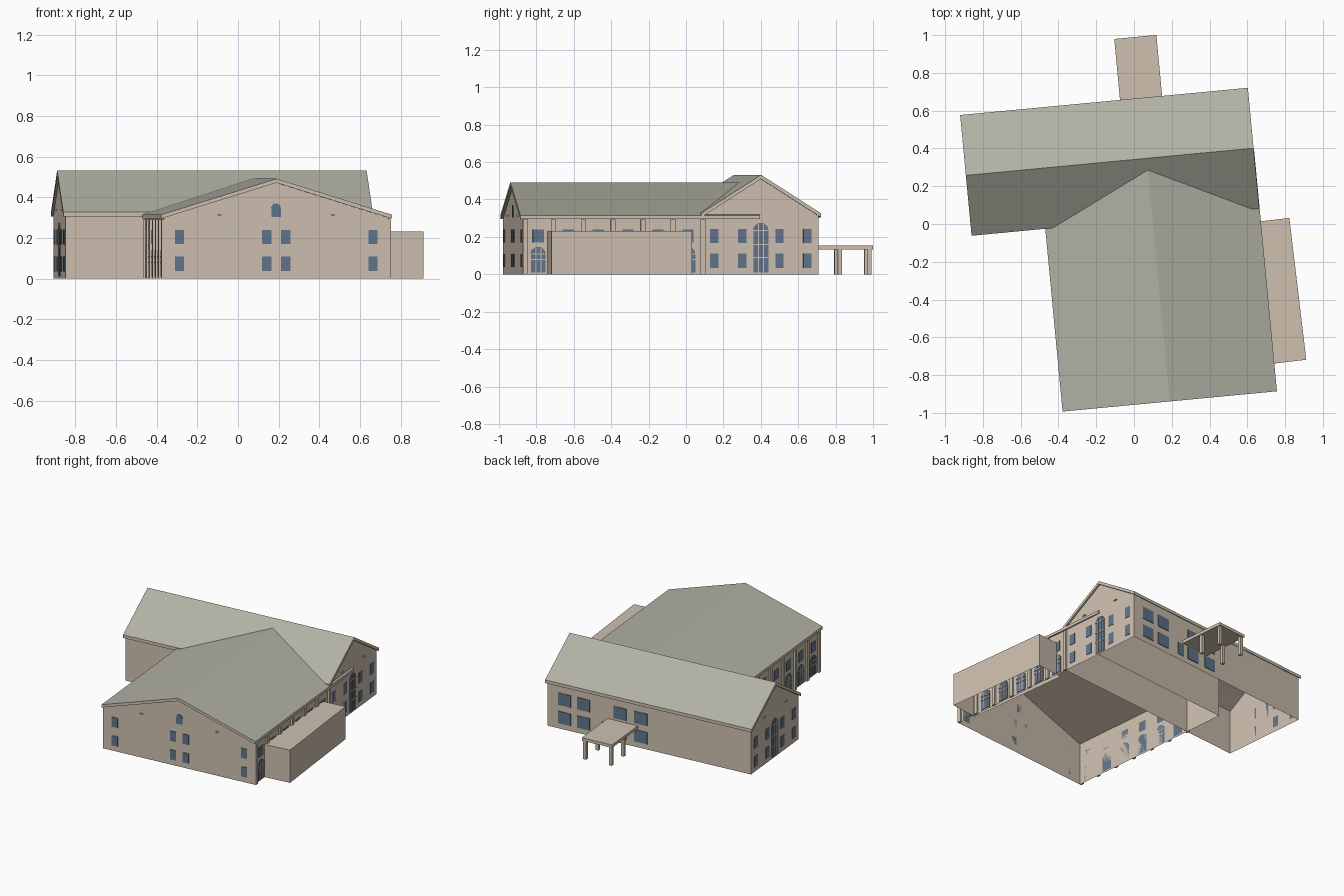
import bpy, bmesh, math
from mathutils import Matrix, Vector

cube = bpy.data.objects.get("Cube")
if cube:
    bpy.data.objects.remove(cube)

TURN = math.radians(5.4)      # the building sits slightly turned on its plot


def material(name, rgb):
    m = bpy.data.materials.new(name)
    m.use_nodes = True
    col = (*rgb, 1)
    m.diffuse_color = col
    m.node_tree.nodes["Principled BSDF"].inputs["Base Color"].default_value = col
    return m


WALL = material("beige wall", (0.62, 0.53, 0.435))
ROOF = material("olive grey roof", (0.44, 0.44, 0.375))
GLASS = material("blue grey glass", (0.12, 0.18, 0.26))


def finish(name, bm, mats, angle=TURN, loc=(0, 0, 0), rule=None):
    bmesh.ops.recalc_face_normals(bm, faces=bm.faces)
    if rule:
        for f in bm.faces:
            f.material_index = rule(f)
    me = bpy.data.meshes.new(name)
    bm.to_mesh(me)
    bm.free()
    for m in mats:
        me.materials.append(m)
    ob = bpy.data.objects.new(name, me)
    bpy.context.collection.objects.link(ob)
    ob.matrix_world = Matrix.Translation(loc) @ Matrix.Rotation(angle, 4, "Z")
    return ob


def extrude(bm, pts, origin, along, out, depth):
    """Extrude a profile of (along, z) points by depth in direction out."""
    o, a, n = (Vector((*p, 0)) for p in (origin, along, out))
    near = [bm.verts.new(o + a * s + Vector((0, 0, z))) for s, z in pts]
    far = [bm.verts.new(v.co + n * depth) for v in near]
    bm.faces.new(near)
    bm.faces.new(far)
    for i in range(len(pts)):
        j = (i + 1) % len(pts)
        bm.faces.new((near[i], near[j], far[j], far[i]))


def box(bm, x0, x1, y0, y1, z0, z1):
    extrude(bm, [(x0, z0), (x1, z0), (x1, z1), (x0, z1)], (0, y0), (1, 0), (0, 1), y1 - y0)


def open_bottom(bm):
    bm.normal_update()
    low = [f for f in bm.faces if all(v.co.z < 1e-4 for v in f.verts)]
    bmesh.ops.delete(bm, geom=low, context="FACES_ONLY")


def house(name, origin, along, out, length, half, eave, ridge, over, thick):
    """Gabled shell and roof slab; eave and ridge are the roof's top heights."""
    slope = (ridge - eave) / half
    w = half - over
    top = ridge - thick
    side = top - slope * w
    bm = bmesh.new()
    extrude(bm, [(-w, 0), (w, 0), (w, side), (0, top), (-w, side)],
            Vector(origin) + Vector(out) * over, along, out, length - 2 * over)
    open_bottom(bm)
    finish(name + "_walls", bm, [WALL])
    bm = bmesh.new()
    extrude(bm, [(-half, eave), (0, ridge), (half, eave), (half, eave - thick),
                 (0, top), (-half, eave - thick)], origin, along, out, length)
    finish(name + "_roof", bm, [WALL, ROOF], rule=lambda f: int(abs(f.normal.z) > 0.3))


MID, FRONT, RIDGE = 0.1, -0.953, 0.34
EAST, WEST, WING_WEST = 0.655, -0.455, -0.85
house("main_hall", (MID, FRONT), (1, 0), (0, 1), 1.288, 0.57, 0.315, 0.492, 0.015, 0.02)
house("cross_wing", (-0.862, RIDGE), (0, 1), (1, 0), 1.53, 0.321, 0.327, 0.532, 0.012, 0.022)


def pane(w, z0, z1, s=0.0, arch=False):
    """Window outline, with a round head if arch is set."""
    r = w / 2
    if not arch:
        return [(s - r, z0), (s + r, z0), (s + r, z1), (s - r, z1)]
    head = [(s + r * math.cos(t), z1 - r + r * math.sin(t))
            for t in (math.pi * i / 10 for i in range(11))]
    return [(s - r, z0), (s + r, z0)] + head


def facade(name, origin, along, out, panes, bars=()):
    """Thin glass plates and glazing bars on one wall."""
    for part, shapes, mat, depth in (("windows", panes, GLASS, 0.004),
                                     ("glazing_bars", bars, WALL, 0.007)):
        if shapes:
            bm = bmesh.new()
            for pts in shapes:
                extrude(bm, pts, origin, along, out, depth)
            finish(name + "_" + part, bm, [mat])


def arch_bars(s, w, z0, z1, levels):
    bars = [pane(0.005, z0, z1 - w * 0.08, s + k * w / 6) for k in (-1, 1)]
    return bars + [pane(w, z - 0.003, z + 0.003, s) for z in levels]


# Front gable: two storeys plus an arched attic light
front = [pane(0.045, z, z + 0.07, MID + k) for z in (0.038, 0.17)
         for k in (-0.478, -0.047, 0.047, 0.478)]
front.append(pane(0.045, 0.303, 0.37, MID, True))
facade("front", (0, FRONT + 0.015), (1, 0), (0, -1), front)

# Wing gables: a tall arched window between paired small ones
gable = [pane(0.045, z, z + 0.075, RIDGE + k) for z in (0.035, 0.168)
         for k in (-0.25, -0.1, 0.1, 0.25)]
gable.append(pane(0.08, 0.01, 0.275, RIDGE, True))
gable_bars = arch_bars(RIDGE, 0.08, 0.01, 0.275, (0.09, 0.16, 0.235))
facade("left_gable", (EAST, 0), (0, 1), (1, 0), gable, gable_bars)
facade("right_gable", (WING_WEST, 0), (0, 1), (-1, 0), gable, gable_bars)

# Long sides of the hall: bays of arched windows between pilasters
BAY = 0.1607
bays = [-0.855 + BAY * i for i in range(6)]
side, side_bars = [], []
for s in bays:
    side += [pane(0.078, 0.01, 0.147, s, True), pane(0.06, 0.17, 0.24, s)]
    side_bars += arch_bars(s, 0.078, 0.01, 0.147, (0.08, 0.108))
for label, x, d in (("left", EAST, 1), ("right", WEST, -1)):
    facade(label + "_side", (x, 0), (0, 1), (d, 0), side, side_bars)
    bm = bmesh.new()
    for i in range(7):
        y = max(-0.925, -0.936 + BAY * i)
        extrude(bm, pane(0.025, 0, 0.292, y), (x, 0), (0, 1), (d, 0), 0.012)
    finish(label + "_pilasters", bm, [WALL])

# Rear wall windows
rear = [pane(0.095, z, z + 0.085, s) for z in (0.038, 0.168)
        for s in (0.53, 0.39, 0.12, -0.035)]
rear.append(pane(0.05, 0.038, 0.123, 0.23))
facade("rear", (0, RIDGE + 0.309), (1, 0), (0, 1), rear)

# Small vents high on the gables
bm = bmesh.new()
for k in (-0.28, 0.28):
    extrude(bm, pane(0.02, 0.31, 0.316, MID + k), (0, FRONT + 0.015), (1, 0), (0, -1), 0.008)
for x, d in ((EAST, 1), (WING_WEST, -1)):
    for k in (-0.14, 0.14):
        extrude(bm, pane(0.025, 0.335, 0.341, RIDGE + k), (x, 0), (0, 1), (d, 0), 0.008)
finish("gable_vents", bm, [WALL])

# Flat-roofed annex, turned a little more than the hall
bm = bmesh.new()
box(bm, -0.1, 0.1, -0.378, 0.378, 0, 0.232)
open_bottom(bm)
finish("side_annex", bm, [WALL], math.radians(6.8), (0.768, -0.355, 0))

# Rear porch: slab on four posts
bm = bmesh.new()
box(bm, -0.012, 0.212, 0.645, 0.985, 0.132, 0.153)
for x in (0.005, 0.195):
    for y in (0.807, 0.967):
        box(bm, x - 0.011, x + 0.011, y - 0.011, y + 0.011, 0, 0.135)
finish("rear_porch", bm, [WALL])
